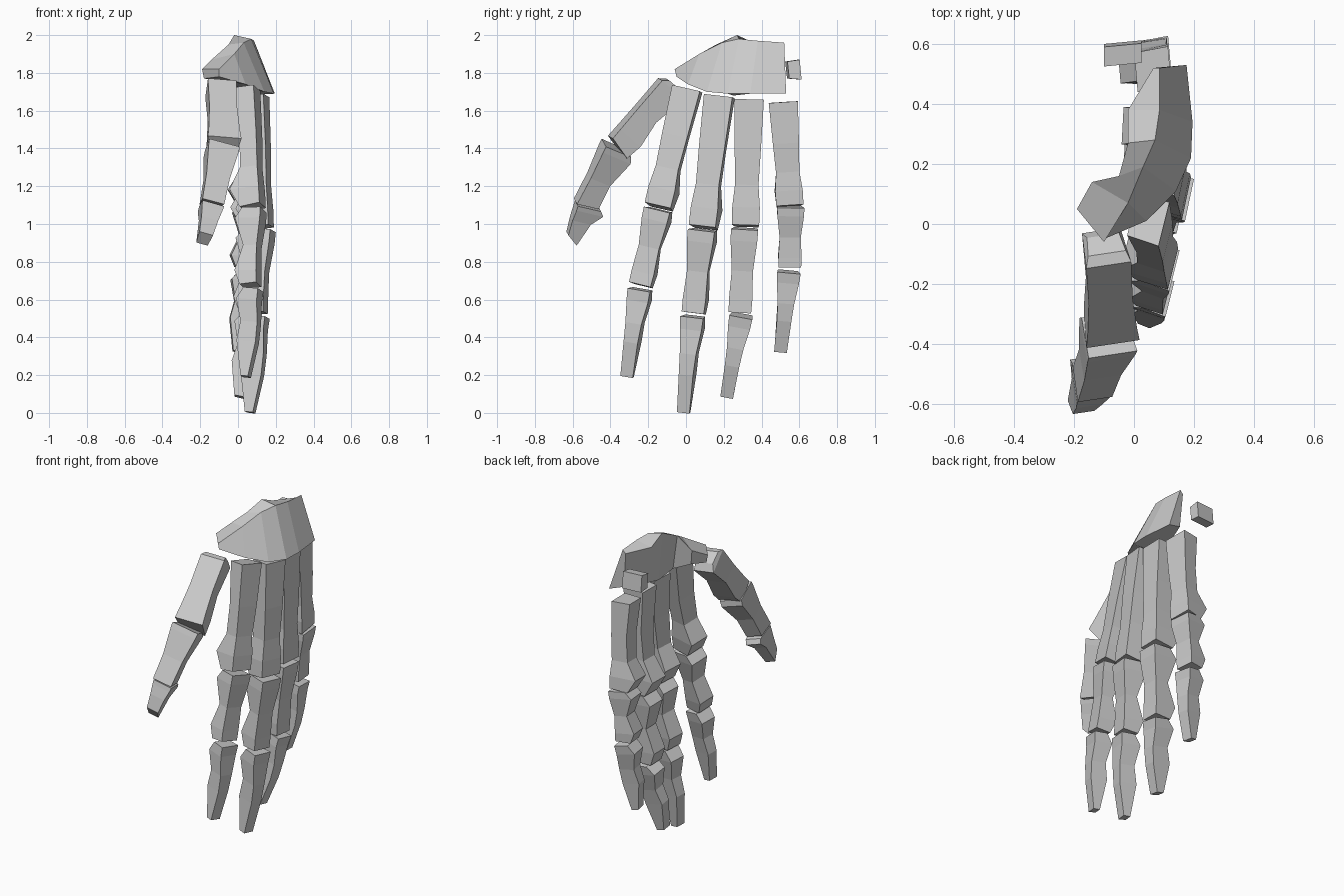
import bpy, bmesh, math
from mathutils import Vector


def loft(name, rings):
    """Skin a row of equal-sized rings into a closed flat-shaded solid."""
    bm = bmesh.new()
    vr = [[bm.verts.new(p) for p in r] for r in rings]
    for a, b in zip(vr, vr[1:]):
        n = len(a)
        for i in range(n):
            j = (i + 1) % n
            bm.faces.new((a[i], a[j], b[j], b[i]))
    bm.faces.new(vr[0])
    bm.faces.new(vr[-1])
    bmesh.ops.recalc_face_normals(bm, faces=bm.faces[:])
    me = bpy.data.meshes.new(name)
    bm.to_mesh(me)
    bm.free()
    ob = bpy.data.objects.new(name, me)
    bpy.context.collection.objects.link(ob)
    return ob


def bone(name, a, b, w0, w1, back, profile, depth=1.0, slant=0.0):
    """Four-sided bone. a-b is the centre line of its back face;
    profile rows: (position, width factor, back offset, palm depth);
    slant pushes the palm edge of the far end outwards."""
    a, b = Vector(a), Vector(b)
    axis = (b - a).normalized()
    back = Vector(back)
    back = (back - axis * back.dot(axis)).normalized()
    side = axis.cross(back)
    rings = []
    for t, wf, lift, d in profile:
        p = a.lerp(b, t) + back * lift
        s = side * (w0 + (w1 - w0) * t) * wf / 2
        q = p - back * (d * depth + lift)
        if t == 1:
            q += axis * slant
        rings.append([p - s, p + s, q + s * 0.85, q - s * 0.85])
    return loft(name, rings)


# bone profiles
META = [(0, 1, 0, .12), (.4, .92, 0, .10), (.68, .84, -.005, .11),
        (.86, 1.0, 0, .175), (1, 1, 0, .12)]
MID = [(0, 1, 0, .11), (.14, 1, 0, .15), (.5, .85, -.012, .095),
       (.84, 1, -.005, .135), (1, 1, 0, .10)]
TIP = [(0, 1, 0, .09), (.13, 1, 0, .125), (.38, .85, .015, .085),
       (.6, .85, .018, .095), (1, 1, 0, .045)]

# fingers: turn angle, depth factor, then back-line points from wrist to tip
FINGERS = {
    "index": (14, .92, [(.10, 0, 1.72), (.13, -.15, 1.10), (.135, -.155, 1.075),
                        (.11, -.245, .68), (.12, -.25, .65), (.06, -.315, .19)]),
    "middle": (12, 1.0, [(.15, .17, 1.68), (.175, .085, .99), (.185, .08, .965),
                         (.145, .035, .53), (.155, .03, .505), (.085, -.015, 0)]),
    "ring": (3, 1.1, [(.15, .335, 1.66), (.155, .315, .995), (.16, .31, .97),
                      (.12, .285, .53), (.13, .29, .505), (.03, .215, .08)]),
    "little": (-5, .95, [(.12, .515, 1.645), (.115, .55, 1.10), (.12, .555, 1.085),
                         (.08, .55, .77), (.09, .545, .74), (.015, .5, .32)]),
}
for finger, (angle, depth, p) in FINGERS.items():
    r = math.radians(angle)
    back = (math.cos(r), -math.sin(r), 0)
    bone(finger + "_metacarpal", p[0], p[1], .155, .145, back, META, depth, .01)
    bone(finger + "_phalanx", p[2], p[3], .145, .12, back, MID, depth, .01)
    bone(finger + "_tip", p[4], p[5], .125, .068, back, TIP, depth)

# thumb
back = (.15, -1, 0)
bone("thumb_metacarpal", (-.085, -.12, 1.785), (-.07, -.40, 1.46), .15, .18, back,
     [(0, .85, -.03, .11), (.06, 1, 0, .155), (.5, .9, 0, .125),
      (.85, .95, 0, .145), (1, 1, 0, .13)], slant=.03)
bone("thumb_phalanx", (-.07, -.435, 1.43), (-.13, -.585, 1.12), .17, .12, back,
     [(0, 1, 0, .15), (.1, 1, 0, .165), (.55, .9, -.005, .12), (1, 1, 0, .12)],
     slant=-.02)
bone("thumb_tip", (-.13, -.58, 1.11), (-.168, -.628, .95), .12, .075, back,
     [(0, 1, 0, .13), (.15, 1, 0, .15), (.5, .95, .003, .10), (1, 1, 0, .06)],
     slant=.045)

# curved wrist block, thumb side to little-finger side
loft("wrist_bones", [
    [(-.10, -.05, 1.78), (-.10, -.06, 1.82), (-.19, .05, 1.82), (-.18, .05, 1.77)],
    [(.04, .01, 1.74), (-.02, .07, 1.90), (-.14, .14, 1.87), (-.12, .12, 1.77)],
    [(.14, .11, 1.70), (.03, .19, 1.96), (-.05, .16, 1.95), (-.02, .16, 1.73)],
    [(.19, .22, 1.69), (.07, .28, 1.98), (-.02, .27, 2.0), (.02, .25, 1.68)],
    [(.195, .34, 1.69), (.085, .38, 1.97), (-.02, .38, 1.95), (.03, .36, 1.70)],
    [(.175, .53, 1.69), (.085, .52, 1.96), (.065, .52, 1.94), (.08, .51, 1.72)]])

# small loose wrist bone
loft("pea_bone", [
    [(x, .535 + s, 1.77), (x, .60 + s, 1.765), (x, .59 + s, 1.87), (x, .525 + s, 1.86)]
    for x, s in ((-.10, 0), (.025, .012))])
